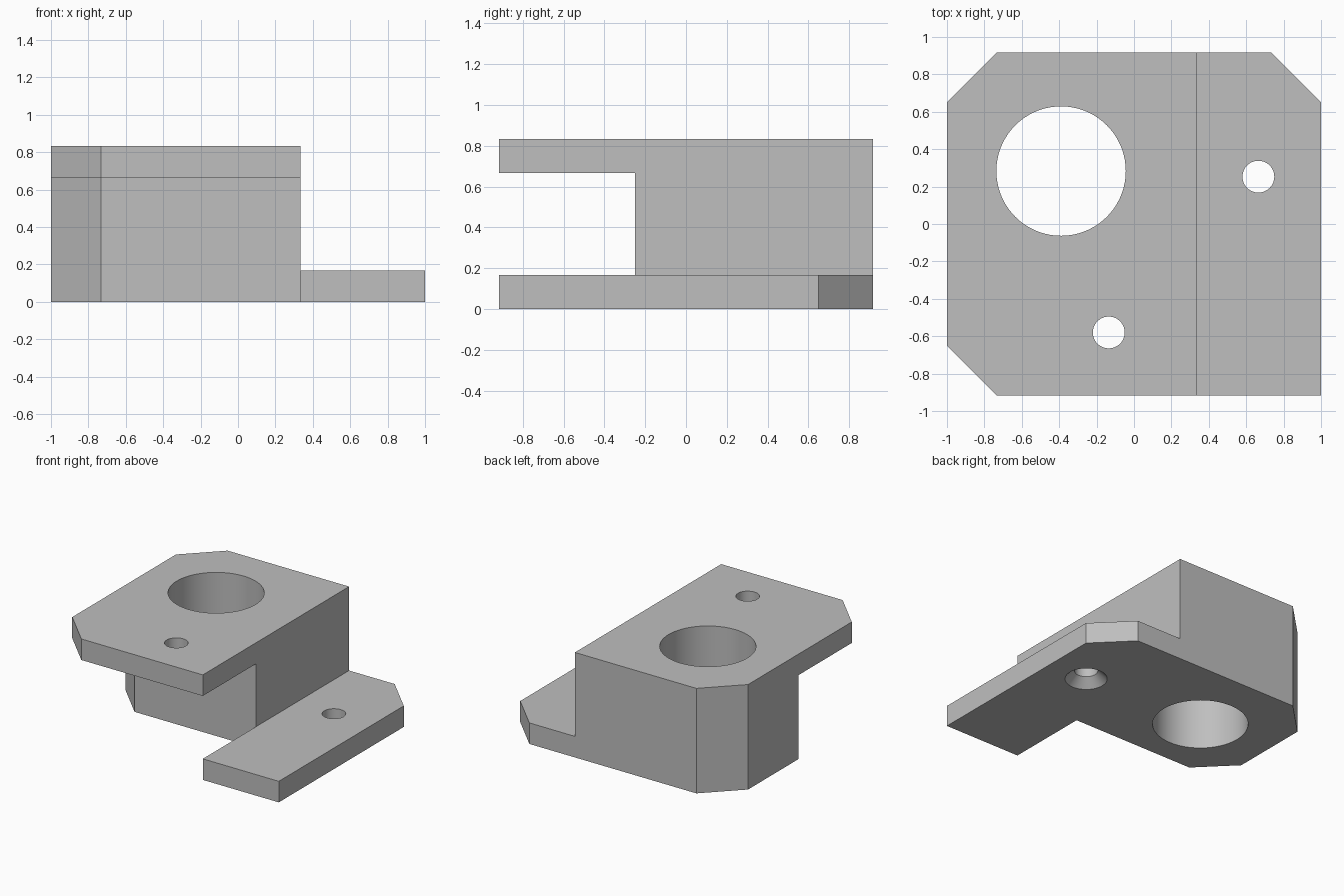
import bpy, bmesh
from math import cos, sin, tau, radians

cube = bpy.data.objects.get("Cube")
if cube:
    bpy.data.objects.remove(cube, do_unlink=True)

W, D = 1.0, 0.917          # half width and half depth
THICK, HEIGHT = 0.167, 0.833
STEP_X, WALL_Y = 0.333, -0.25
CH = 0.267                 # corner chamfer

grey = bpy.data.materials.new("plain grey")
grey.use_nodes = True
colour = (0.52, 0.52, 0.52, 1)
grey.diffuse_color = colour
grey.node_tree.nodes["Principled BSDF"].inputs["Base Color"].default_value = colour


def loft(name, rings):
    """Closed solid through a stack of equal-length point rings."""
    bm = bmesh.new()
    rows = [[bm.verts.new(p) for p in ring] for ring in rings]
    n = len(rows[0])
    for low, high in zip(rows, rows[1:]):
        for i in range(n):
            j = (i + 1) % n
            bm.faces.new((low[i], low[j], high[j], high[i]))
    bm.faces.new(rows[0][::-1])
    bm.faces.new(rows[-1])
    bmesh.ops.recalc_face_normals(bm, faces=bm.faces)
    mesh = bpy.data.meshes.new(name)
    bm.to_mesh(mesh)
    bm.free()
    mesh.materials.append(grey)
    obj = bpy.data.objects.new(name, mesh)
    bpy.context.collection.objects.link(obj)
    return obj


def prism(name, outline, z0, z1):
    return loft(name, [[(x, y, z) for x, y in outline] for z in (z0, z1)])


def turned(name, x, y, z, profile, sides=72):
    return loft(name, [[(x + r * cos(tau * i / sides), y + r * sin(tau * i / sides), z + h)
                        for i in range(sides)] for r, h in profile])


def combine(target, tool, operation):
    tool.hide_render = True
    mod = target.modifiers.new(operation, "BOOLEAN")
    mod.operation, mod.solver, mod.object = operation, "EXACT", tool
    bpy.context.view_layer.objects.active = target
    bpy.ops.object.modifier_apply(modifier=mod.name)
    bpy.data.objects.remove(tool, do_unlink=True)


def left_outline(front):
    """Plan with both outer corners chamfered, starting at a given front edge."""
    return [(STEP_X, front), (STEP_X, D), (CH - W, D), (-W, D - CH),
            (-W, front + CH), (CH - W, front)]


# Central block, overhanging top plate and low side flange
bracket = prism("bracket", left_outline(WALL_Y), 0, HEIGHT - THICK)
combine(bracket, prism("top_plate", left_outline(-D), HEIGHT - THICK, HEIGHT), "UNION")
flange = [(STEP_X, -D), (W, -D), (W, D - CH), (W - CH, D), (STEP_X, D)]
combine(bracket, prism("side_flange", flange, 0, THICK), "UNION")

# Large through bore
combine(bracket, turned("bore", -0.39, 0.283, 0, [(0.346, -0.1), (0.346, 1)]), "DIFFERENCE")

# Screw holes, countersunk from underneath
screw = [(0.173, -0.02), (0.085, 0.068), (0.085, 0.25)]
for x, y, z in ((0.665, 0.253, 0), (-0.135, -0.58, HEIGHT - THICK)):
    combine(bracket, turned("screw_hole", x, y, z, screw), "DIFFERENCE")

# Smooth bores, crisp edges
bpy.ops.object.select_all(action="DESELECT")
bracket.select_set(True)
bpy.context.view_layer.objects.active = bracket
bpy.ops.object.shade_smooth_by_angle(angle=radians(25))
